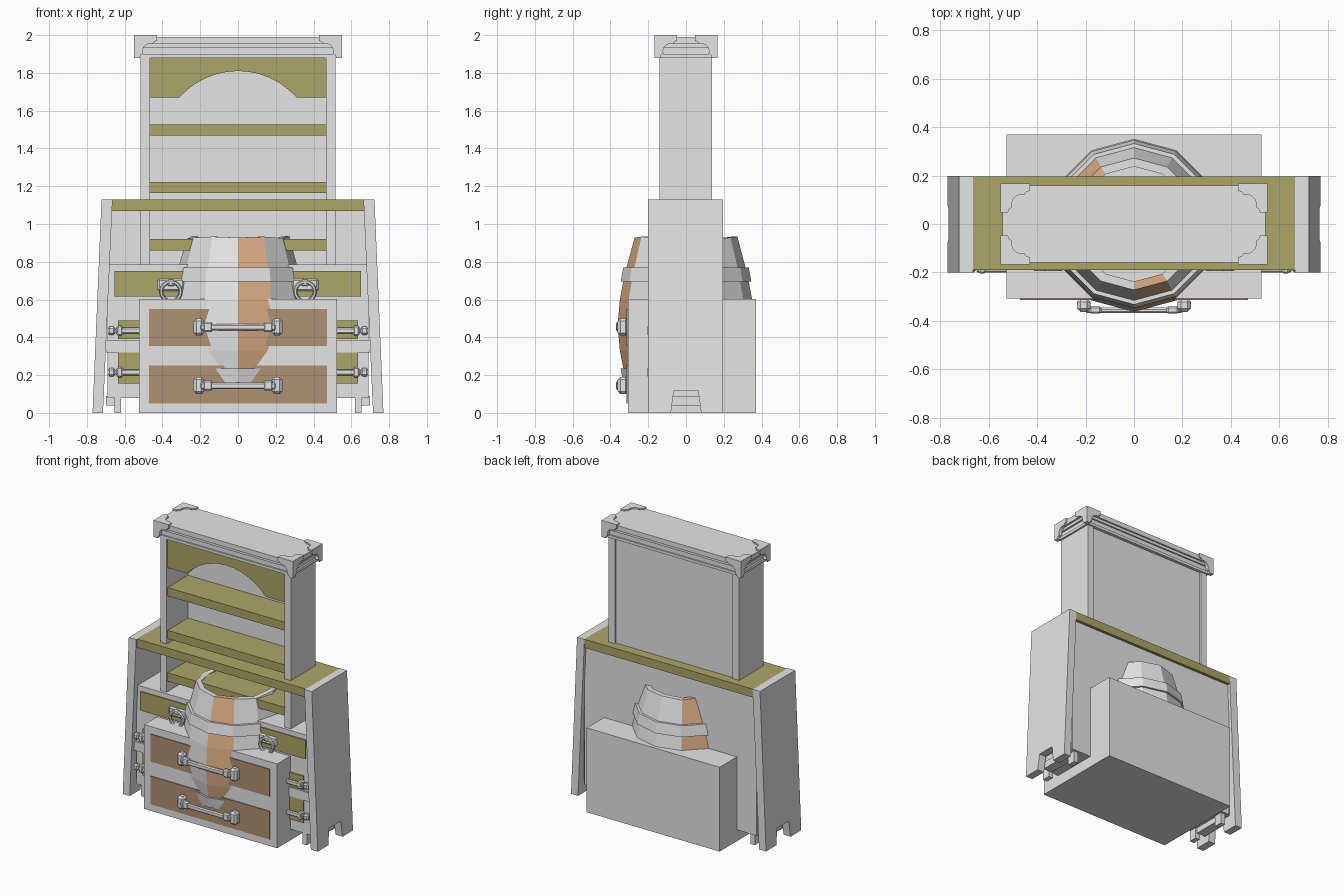
import bpy, bmesh, math
from mathutils import Matrix, Vector

if "Cube" in bpy.data.objects:
    bpy.data.objects.remove(bpy.data.objects["Cube"])


def mat(name, rgb):
    m = bpy.data.materials.new(name)
    m.diffuse_color = (*rgb, 1)
    m.use_nodes = True
    m.node_tree.nodes["Principled BSDF"].inputs["Base Color"].default_value = m.diffuse_color
    return m


GRAY = mat("pale_gray", (0.78, 0.78, 0.78))
OLIVE = mat("olive_wood", (0.41, 0.38, 0.135))
BROWN = mat("brown_drawer", (0.43, 0.28, 0.17))
TAN = mat("tan_stave", (0.72, 0.43, 0.24))


def finish(name, bm, mats, bevel=0):
    bmesh.ops.recalc_face_normals(bm, faces=bm.faces)
    me = bpy.data.meshes.new(name)
    bm.to_mesh(me)
    bm.free()
    for m in mats:
        me.materials.append(m)
    ob = bpy.data.objects.new(name, me)
    bpy.context.collection.objects.link(ob)
    if bevel:
        b = ob.modifiers.new("bevel", 'BEVEL')
        b.width = bevel
        b.segments = 1
    return ob


def box(name, x, y, z, m=GRAY, bevel=0):
    bm = bmesh.new()
    bmesh.ops.create_cube(bm, size=1)
    for v in bm.verts:
        v.co = [(a + b) / 2 + c * (b - a) for (a, b), c in zip((x, y, z), v.co)]
    return finish(name, bm, [m], bevel)


def prism(name, near, far, m=GRAY):
    """Solid between two matching outlines."""
    bm = bmesh.new()
    a = [bm.verts.new(p) for p in near]
    b = [bm.verts.new(p) for p in far]
    bm.faces.new(a)
    bm.faces.new(b[::-1])
    for i in range(len(a)):
        j = (i + 1) % len(a)
        bm.faces.new((a[i], a[j], b[j], b[i]))
    return finish(name, bm, [m])


def lathe(name, rings, mats, sides=12, closed=False, rule=None, jag=None):
    """Faceted revolve with a vertex facing the front."""
    bm = bmesh.new()
    rows = []
    for z, r in rings:
        row = []
        for i in range(sides):
            a = 2 * math.pi * i / sides
            dz = jag[i % len(jag)] if jag and z > 0.9 else 0
            row.append(bm.verts.new((r * math.sin(a), -r * math.cos(a), z + dz)))
        rows.append(row)
    pairs = list(zip(rows, rows[1:])) + ([(rows[-1], rows[0])] if closed else [])
    for p, q in pairs:
        for i in range(sides):
            j = (i + 1) % sides
            f = bm.faces.new((p[i], p[j], q[j], q[i]))
            f.material_index = rule(i) if rule else 0
    if not closed:
        bm.faces.new(rows[0])
        bm.faces.new(rows[-1])
    return finish(name, bm, mats)


# Leaning side panels with a notch cut between the feet
side = [(-.2, 0), (-.08, 0), (-.065, .115), (.065, .115), (.08, 0), (.197, 0),
        (.197, 1.13), (-.2, 1.13)]
for s in (-1, 1):
    prism("side_panel",
          [(s * (.77 - .042 * z), y, z) for y, z in side],
          [(s * (.715 - .045 * z), y, z) for y, z in side])
    box("inner_foot_front", sorted((s * .62, s * .655)), (-.16, -.10), (0, .09))
    box("inner_foot_back", sorted((s * .62, s * .655)), (.10, .16), (0, .09))
    box("foot_stretcher", sorted((s * .63, s * .70)), (-.10, .10), (.04, .09))

# Lower cabinet, table top and back panel
box("cabinet_body", (-.69, .69), (-.16, .165), (.08, .785))
box("cabinet_back", (-.68, .68), (.15, .175), (.08, 1.07))
box("table_top", (-.668, .668), (-.19, .195), (1.07, 1.13), OLIVE)
box("cabinet_rail", (-.70, .70), (-.172, -.15), (.32, .385))
box("upper_drawer_front", (-.655, .65), (-.168, -.159), (.615, .75), OLIVE)
box("middle_drawer_front", (-.635, .635), (-.168, -.159), (.39, .49), OLIVE)
box("lower_drawer_front", (-.635, .635), (-.168, -.159), (.155, .32), OLIVE)

# Pull handles at the sides of the cabinet drawers
for s in (-1, 1):
    for z in (.435, .215):
        box("side_handle_bar", sorted((s * .50, s * .65)), (-.20, -.18), (z - .016, z + .016), bevel=.006)
        box("side_handle_mount", sorted((s * .61, s * .642)), (-.205, -.16), (z - .028, z + .028), bevel=.008)
        box("side_handle_tip", sorted((s * .65, s * .69)), (-.2, -.165), (z - .022, z + .022), bevel=.01)

# Ring handles on the upper drawer
for s in (-1, 1):
    box("ring_plate", (s * .355 - .07, s * .355 + .07), (-.178, -.16), (.645, .71), bevel=.012)
    box("ring_holder", (s * .355 - .02, s * .355 + .02), (-.192, -.16), (.672, .705), bevel=.006)
    bpy.ops.mesh.primitive_torus_add(major_radius=.052, minor_radius=.010, major_segments=16,
                                     minor_segments=6, location=(s * .355, -.186, .642),
                                     rotation=(math.pi / 2, 0, 0))
    ring = bpy.context.object
    ring.name = "ring_handle"
    ring.data.materials.append(GRAY)

# Hutch: posts, back, shelves, arched valance
for s in (-1, 1):
    box("hutch_post", sorted((s * .465, s * .515)), (-.14, .137), (.785, 1.885))
box("hutch_back", (-.47, .47), (.10, .125), (.785, 1.885))
for z in (.86, 1.163, 1.468):
    box("hutch_shelf", (-.466, .466), (-.13, .105), (z, z + .06), OLIVE)
arch = [(.465, 1.885), (.465, 1.67)]
arch += [(.413 * math.sin(math.radians(a)), 1.397 + .413 * math.cos(math.radians(a)))
         for a in [48.6 - 8.1 * i for i in range(13)]]
arch += [(-.465, 1.67), (-.465, 1.885)]
prism("arched_valance", [(x, -.13, z) for x, z in arch], [(x, -.10, z) for x, z in arch], OLIVE)

# Crown with stepped moulding
for n, x, y, z in (("crown_base", .528, .147, (1.88, 1.90)),
                   ("crown_body", .515, .137, (1.895, 1.94)),
                   ("crown_step", .528, .147, (1.935, 1.958)),
                   ("crown_slab", .542, .158, (1.955, 1.99))):
    box(n, (-x, x), (-y, y), z)

# Ornate brackets wrapping each crown corner on three sides
curve = [(.085 + .04 * math.cos(a), .085 + .04 * math.sin(a))
         for a in [math.radians(-70 - 26 * i) for i in range(6)]]
corner = [(0, 0), (.12, 0), (.12, .03), (.105, .035)] + curve + [(.035, .105), (.03, .12), (0, .12)]
HX, HY = .55, .167
for sx in (-1, 1):
    for sy in (-1, 1):
        prism("corner_top", [(sx * (HX - u), sy * (HY - v), 2) for u, v in corner],
              [(sx * (HX - u), sy * (HY - v), 1.985) for u, v in corner])
        prism("corner_front", [(sx * (HX - u), sy * HY, 2 - v) for u, v in corner],
              [(sx * (HX - u), sy * (HY - .025), 2 - v) for u, v in corner])
        prism("corner_side", [(sx * HX, sy * (HY - u), 2 - v) for u, v in corner],
              [(sx * (HX - .025), sy * (HY - u), 2 - v) for u, v in corner])

# Chest with two drawers and bar handles
box("chest_body", (-.525, .525), (-.308, .37), (0, .602))
for z0, z1, hz in ((.05, .25, .145), (.355, .55, .455)):
    box("chest_drawer_front", (-.47, .47), (-.314, -.307), (z0, z1), BROWN)
    for s in (-1, 1):
        box("chest_handle_mount", sorted((s * .18, s * .235)), (-.362, -.307),
            (hz - .046, hz + .046), bevel=.014)
        box("chest_handle_collar", sorted((s * .135, s * .185)), (-.37, -.338),
            (hz - .027, hz + .027), bevel=.008)
    box("chest_handle_bar", (-.2, .2), (-.368, -.345), (hz - .019, hz + .015), bevel=.007)

# Barrel: staves with a few tan ones, open uneven rim, and two hoops
lathe("barrel", [(.005, .27), (.16, .315), (.24, .333), (.33, .35), (.465, .362), (.60, .35),
                 (.69, .333), (.77, .315), (.925, .272), (.925, .237), (.70, .28)],
      [GRAY, TAN], rule=lambda i: 1 if i in (0, 7) else 0,
      jag=(.003, .008, 0, .012, -.004))
for lo, hi, rl, rh in ((.695, .77, .346, .332), (.16, .235, .332, .346)):
    lathe("barrel_hoop", [(lo, rl), (hi, rh), (hi, rh - .03), (lo, rl - .03)], [GRAY], closed=True)
